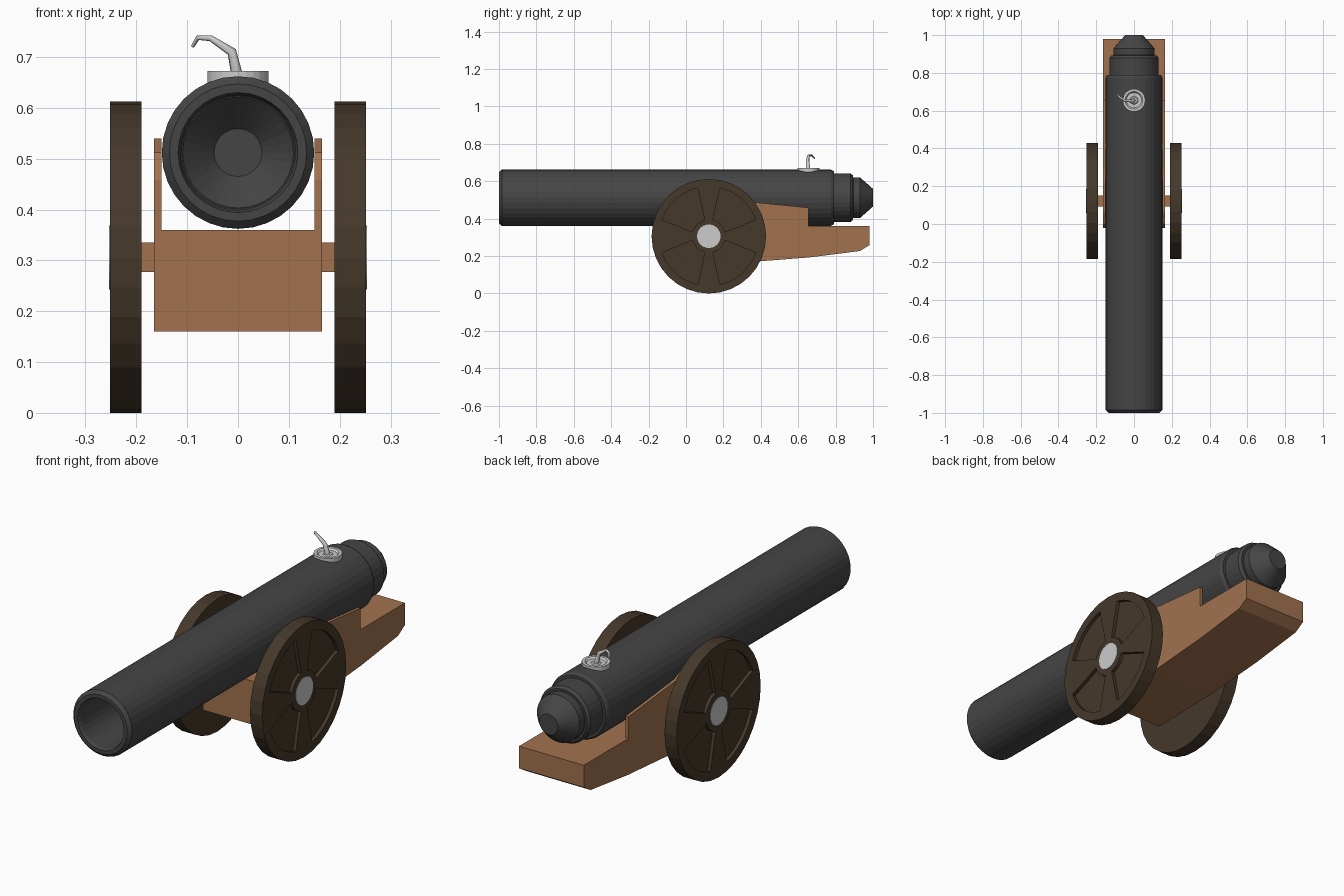
import bpy, bmesh
from math import cos, sin, pi, radians

if "Cube" in bpy.data.objects:
    bpy.data.objects.remove(bpy.data.objects["Cube"])


def material(name, rgb):
    m = bpy.data.materials.new(name)
    m.diffuse_color = (*rgb, 1)
    m.use_nodes = True
    m.node_tree.nodes["Principled BSDF"].inputs["Base Color"].default_value = m.diffuse_color
    return m


IRON = material("dark_iron", (0.06, 0.06, 0.06))
WOOD = material("carriage_wood", (0.36, 0.17, 0.078))
DARK = material("wheel_wood", (0.06, 0.04, 0.023))


def finish(name, bm, mat=None):
    bmesh.ops.recalc_face_normals(bm, faces=bm.faces)
    me = bpy.data.meshes.new(name)
    bm.to_mesh(me)
    bm.free()
    if mat:
        me.materials.append(mat)
    ob = bpy.data.objects.new(name, me)
    bpy.context.collection.objects.link(ob)
    return ob


def prism(name, outlines, x0, x1, mat=None):
    """Extrude (y, z) outlines along x."""
    bm = bmesh.new()
    for pts in outlines:
        a = [bm.verts.new((x0, y, z)) for y, z in pts]
        b = [bm.verts.new((x1, y, z)) for y, z in pts]
        bm.faces.new(a)
        bm.faces.new(b)
        for i in range(len(a)):
            j = (i + 1) % len(a)
            bm.faces.new((a[i], a[j], b[j], b[i]))
    return finish(name, bm, mat)


def lathe(name, profile, segs, place, mat=None):
    """Revolve (distance, radius) pairs; both ends are capped."""
    bm = bmesh.new()
    rings = [[bm.verts.new(place(d, r * cos(2 * pi * i / segs), r * sin(2 * pi * i / segs)))
              for i in range(segs)] for d, r in profile]
    for a, b in zip(rings, rings[1:]):
        for i in range(segs):
            j = (i + 1) % segs
            bm.faces.new((a[i], a[j], b[j], b[i]))
    bm.faces.new(rings[0])
    bm.faces.new(rings[-1])
    return finish(name, bm, mat)


def cut(ob, cutter):
    m = ob.modifiers.new("cut", 'BOOLEAN')
    m.operation, m.solver, m.object = 'DIFFERENCE', 'EXACT', cutter
    cutter.hide_render = True
    cutter.display_type = 'WIRE'


def mirror(ob):
    ob.modifiers.new("mirror", 'MIRROR')


def arc(r, a0, a1, n):
    """Points on a circle about the wheel centre, angles in degrees."""
    return [(WY + r * cos(radians(a0 + (a1 - a0) * i / n)),
             WZ + r * sin(radians(a0 + (a1 - a0) * i / n))) for i in range(n + 1)]


# Barrel: breech steps, muzzle lip and bore in one profile
lathe("barrel", [(0.96, 0.047), (0.89, 0.113), (-0.985, 0.113), (-1.0, 0.118), (-1.0, 0.135),
                 (-0.985, 0.15), (0.775, 0.15), (0.79, 0.142), (0.79, 0.13), (0.88, 0.13),
                 (0.892, 0.12), (0.892, 0.109), (0.93, 0.109), (1.0, 0.047)],
      32, lambda d, u, v: (u, d, 0.512 + v), IRON)

# Carriage: one side profile with the trough cut between the cheeks
carriage = prism("carriage", [[
    (-0.02, 0.16), (0.33, 0.167), (0.66, 0.193), (0.93, 0.227), (0.98, 0.258), (0.98, 0.36),
    (0.655, 0.36), (0.655, 0.459), (0.30, 0.494), (0.20, 0.54), (0.06, 0.54),
    (0.0, 0.512), (-0.02, 0.459)]], -0.165, 0.165, WOOD)
cut(carriage, prism("trough_cutter", [[(-0.1, 0.36), (0.7, 0.36), (0.7, 0.7), (-0.1, 0.7)]],
                    -0.15, 0.15, WOOD))

# Axle
WY, WZ = 0.122, 0.306
prism("axle", [[(WY - .029, WZ - .029), (WY + .029, WZ - .029),
                (WY + .029, WZ + .029), (WY - .029, WZ + .029)]], -0.2, 0.2, WOOD)

# Wheels: disc with four recessed panels leaving flared spokes
wheel = prism("wheel", [arc(0.306, 0, 360, 32)[:-1]], 0.19, 0.252, DARK)
panels = [arc(0.265, 19.5 + q, 77 + q, 6) if q % 180 == 0 else arc(0.265, 13 + q, 70.5 + q, 6)
          for q in (0, 90, 180, 270)]
for q, p in zip((0, 90, 180, 270), panels):
    p += arc(0.09, 76 + q, 14 + q, 4)
cut(wheel, prism("panel_cutter", panels, 0.236, 0.3, DARK))
mirror(wheel)

# Hubs
mirror(prism("hub", [arc(0.063, 0, 360, 24)[:-1]], 0.22, 0.2535))

# Fuse collar: dished ring on top of the barrel
lathe("fuse_collar", [(0.635, 0.06), (0.672, 0.06), (0.672, 0.047), (0.664, 0.04), (0.664, 0.022),
                      (0.668, 0.018)],
      24, lambda d, u, v: (u, 0.655 + v, d))

# Fuse: tapering bent cord
cu = bpy.data.curves.new("fuse", 'CURVE')
cu.dimensions = '3D'
cu.bevel_depth = 0.012
cu.bevel_resolution = 1
cu.use_fill_caps = True
sp = cu.splines.new('POLY')
path = [(0, 0.655, 0.655, 1), (-0.012, 0.650, 0.71, 0.8), (-0.054, 0.655, 0.737, 0.5),
        (-0.079, 0.674, 0.738, 0.4), (-0.089, 0.688, 0.721, 0.3)]
sp.points.add(len(path) - 1)
for pt, (x, y, z, r) in zip(sp.points, path):
    pt.co = (x, y, z, 1)
    pt.radius = r
bpy.context.collection.objects.link(bpy.data.objects.new("fuse", cu))
